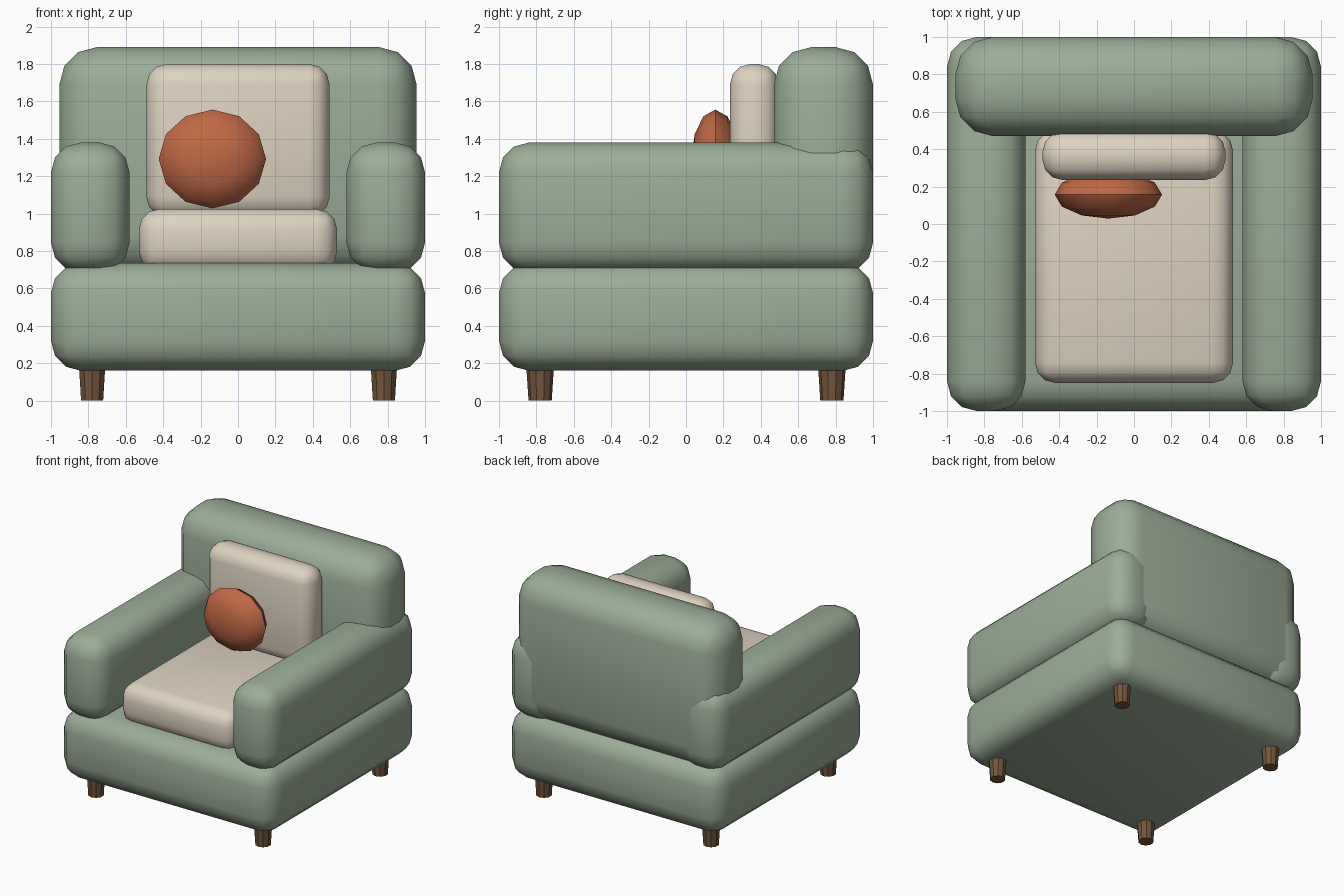
import bpy, bmesh, math
from mathutils import Matrix

if "Cube" in bpy.data.objects:
    bpy.data.objects.remove(bpy.data.objects["Cube"])


def material(name, rgb):
    m = bpy.data.materials.new(name)
    m.diffuse_color = (*rgb, 1)
    m.use_nodes = True
    m.node_tree.nodes["Principled BSDF"].inputs["Base Color"].default_value = m.diffuse_color
    return m


GREEN = material("green_fabric", (0.33, 0.42, 0.31))
CREAM = material("cream_fabric", (0.73, 0.65, 0.53))
RUST = material("rust_fabric", (0.52, 0.14, 0.06))
WOOD = material("wood", (0.17, 0.09, 0.045))


def finish(name, bm, mat, smooth=None):
    mesh = bpy.data.meshes.new(name)
    bmesh.ops.recalc_face_normals(bm, faces=bm.faces)
    bm.to_mesh(mesh)
    bm.free()
    mesh.materials.append(mat)
    ob = bpy.data.objects.new(name, mesh)
    bpy.context.collection.objects.link(ob)
    if smooth:
        bpy.ops.object.select_all(action='DESELECT')
        ob.select_set(True)
        bpy.context.view_layer.objects.active = ob
        bpy.ops.object.shade_smooth_by_angle(angle=math.radians(smooth))
    return ob


def padded_box(name, x, y, z, radius, mat):
    """Box between the given limits with all edges rounded."""
    bm = bmesh.new()
    bmesh.ops.create_cube(bm, size=1)
    for v in bm.verts:
        for i, (lo, hi) in enumerate((x, y, z)):
            v.co[i] = lo if v.co[i] < 0 else hi
    bmesh.ops.bevel(bm, geom=bm.edges[:], offset=radius, segments=3,
                    profile=0.5, affect='EDGES')
    return finish(name, bm, mat, 40)


# Upholstered body
padded_box("base", (-1, 1), (-1, 1), (0.16, 0.735), 0.16, GREEN)
padded_box("left_arm", (-1, -0.58), (-1, 1), (0.685, 1.38), 0.16, GREEN)
padded_box("right_arm", (0.58, 1), (-1, 1), (0.685, 1.38), 0.16, GREEN)
padded_box("backrest", (-0.955, 0.955), (0.47, 1), (0.685, 1.89), 0.2, GREEN)

# Cushions
padded_box("seat_cushion", (-0.53, 0.53), (-0.85, 0.5), (0.69, 1.025), 0.11, CREAM)
padded_box("back_cushion", (-0.49, 0.49), (0.235, 0.495), (0.98, 1.8), 0.11, CREAM)

# Round throw pillow: flattened sphere with its poles facing front and back
bm = bmesh.new()
bmesh.ops.create_uvsphere(
    bm, u_segments=12, v_segments=6, radius=1,
    matrix=Matrix.Translation((-0.137, 0.157, 1.292))
    @ Matrix.Diagonal((0.287, 0.128, 0.264, 1))
    @ Matrix.Rotation(math.pi / 2, 4, 'X'))
finish("throw_pillow", bm, RUST, 40)

# Tapered legs
for xn, sx in (("left", -1), ("right", 1)):
    for yn, sy in (("front", -1), ("back", 1)):
        bm = bmesh.new()
        bmesh.ops.create_cone(
            bm, cap_ends=True, segments=10, radius1=0.062, radius2=0.075,
            depth=0.2, matrix=Matrix.Translation((0.78 * sx, 0.78 * sy, 0.1)))
        finish(f"{yn}_{xn}_leg", bm, WOOD)
